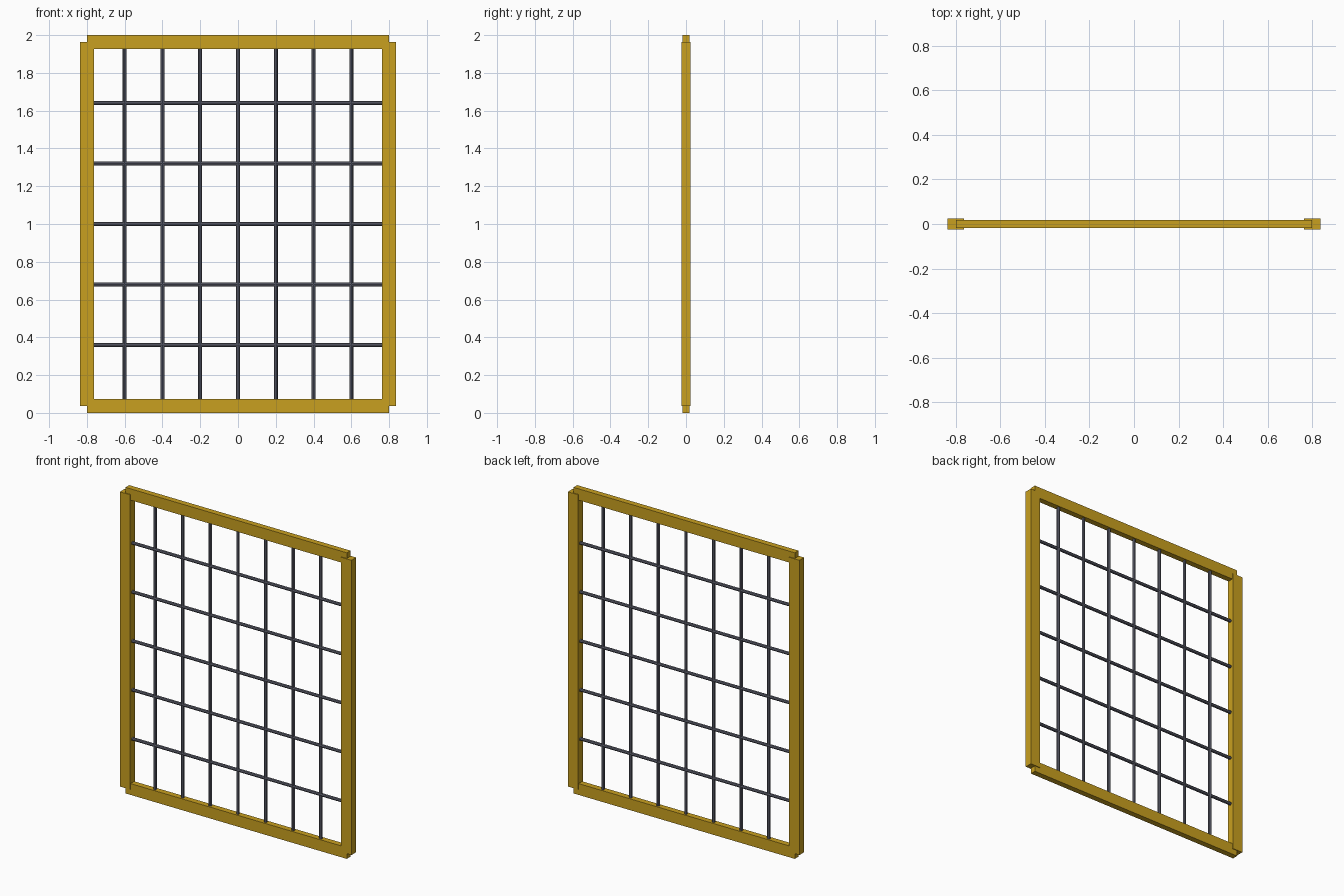
import bpy
import math

if "Cube" in bpy.data.objects:
    bpy.data.objects.remove(bpy.data.objects["Cube"])


def material(name, color):
    m = bpy.data.materials.new(name)
    m.diffuse_color = (*color, 1.0)
    m.use_nodes = True
    m.node_tree.nodes["Principled BSDF"].inputs["Base Color"].default_value = m.diffuse_color
    return m


GOLD = material("golden yellow", (0.584, 0.352, 0.014))
STEEL = material("steel grey", (0.125, 0.13, 0.17))

W, H = 0.8, 2.0        # half width to stile centre, total height
T = 0.074              # face width of the frame members
BAR_R = 0.0105


def box(name, loc, size):
    bpy.ops.mesh.primitive_cube_add(size=1, location=loc)
    o = bpy.context.object
    o.name = name
    o.scale = size
    bpy.ops.object.transform_apply(location=False, rotation=False, scale=True)
    o.data.materials.append(GOLD)


def bar(name, loc, length, rot):
    bpy.ops.mesh.primitive_cylinder_add(vertices=8, radius=BAR_R, depth=length,
                                        location=loc, rotation=rot)
    o = bpy.context.object
    o.name = name
    o.data.materials.append(STEEL)


# Frame: rails run between stile centres, stiles are slightly deeper
box("bottom_rail", (0, 0, T / 2), (2 * W, 0.038, T))
box("top_rail", (0, 0, H - T / 2), (2 * W, 0.038, T))
for side, s in (("left", -1), ("right", 1)):
    box(side + "_stile", (s * W, 0, H / 2), (T, 0.048, H - T))

# Grid bars
for i in range(7):
    bar(f"vertical_bar_{i + 1}", (-0.6 + 0.2 * i, 0, H / 2), H - T, (0, 0, 0))
for i in range(5):
    bar(f"horizontal_bar_{i + 1}", (0, 0, 0.36 + 0.32 * i), 2 * W, (0, math.pi / 2, 0))
